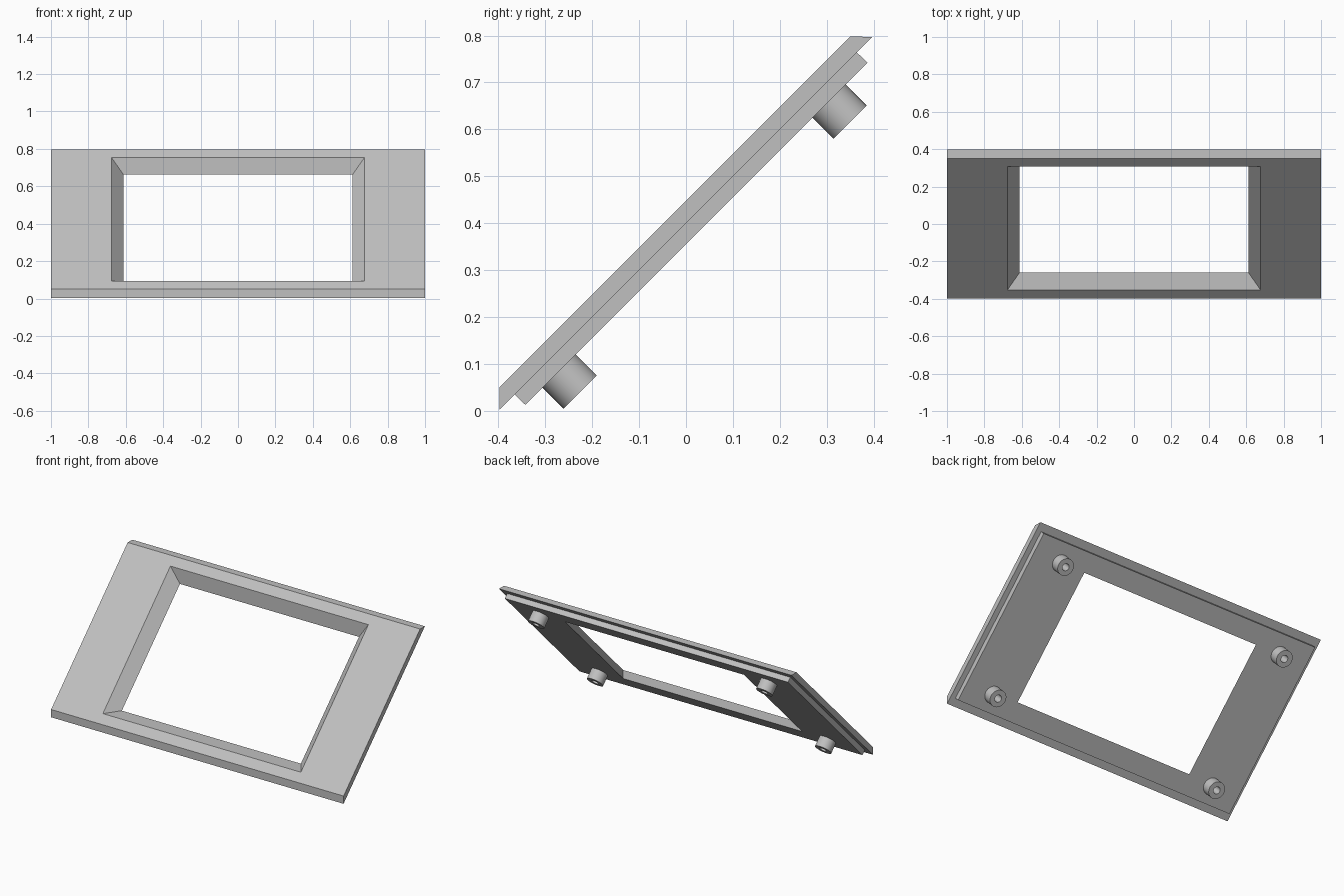
import bpy, bmesh, math
from mathutils import Matrix, Vector

cube = bpy.data.objects.get("Cube")
if cube:
    bpy.data.objects.remove(cube)

grey = bpy.data.materials.new("light grey")
grey.use_nodes = True
colour = (0.53, 0.53, 0.53, 1)
grey.diffuse_color = colour
grey.node_tree.nodes["Principled BSDF"].inputs["Base Color"].default_value = colour


def loft(name, rings, closed=False):
    """Skin a list of equal-length vertex rings into one object."""
    bm = bmesh.new()
    loops = [[bm.verts.new(p) for p in ring] for ring in rings]
    pairs = list(zip(loops, loops[1:]))
    if closed:
        pairs.append((loops[-1], loops[0]))
    else:
        bm.faces.new(loops[0])
        bm.faces.new(loops[-1])
    n = len(loops[0])
    for a, b in pairs:
        for i in range(n):
            j = (i + 1) % n
            bm.faces.new((a[i], a[j], b[j], b[i]))
    bmesh.ops.recalc_face_normals(bm, faces=bm.faces)
    mesh = bpy.data.meshes.new(name)
    bm.to_mesh(mesh)
    bm.free()
    mesh.materials.append(grey)
    obj = bpy.data.objects.new(name, mesh)
    bpy.context.collection.objects.link(obj)
    return obj


def slanted_rect(half_x, y0, y1, rise):
    """Rectangle lying on the 45 degree plane z = y + rise."""
    return [(x, y, y + rise) for x, y in
            ((-half_x, y0), (half_x, y0), (half_x, y1), (-half_x, y1))]


# Sloped bezel: outer plate, recessed lip, backing plate, tapered window
FRONT, MIDDLE, BACK = 0.448, 0.4, 0.355
loft("bezel_panel", [
    slanted_rect(1, -0.397, 0.35, FRONT),
    slanted_rect(1, -0.397, 0.397, MIDDLE),
    slanted_rect(0.968, -0.365, 0.364, MIDDLE),
    slanted_rect(0.968, -0.342, 0.387, BACK),
    slanted_rect(0.612, -0.26, 0.307, BACK),
    slanted_rect(0.677, -0.353, 0.307, FRONT),
], closed=True)

# Mounting bosses with blind screw holes on the back
normal = Vector((0, 1, -1)).normalized()
tilt = normal.to_track_quat('Z', 'Y').to_matrix().to_4x4()
SIDES = 48
profile = [(0.05, -0.005), (0.05, 0.063), (0.021, 0.063), (0.021, 0.0)]
for row, y in (("upper", 0.305), ("lower", -0.27)):
    for side, x in (("left", 0.78), ("right", -0.78)):
        place = Matrix.Translation((x, y, y + BACK)) @ tilt
        rings = [[place @ Vector((r * math.cos(a), r * math.sin(a), h))
                  for a in (math.tau * k / SIDES for k in range(SIDES))]
                 for r, h in profile]
        boss = loft(f"{row}_{side}_boss", rings)
        bpy.ops.object.select_all(action='DESELECT')
        boss.select_set(True)
        bpy.context.view_layer.objects.active = boss
        bpy.ops.object.shade_smooth_by_angle(angle=math.radians(35))
